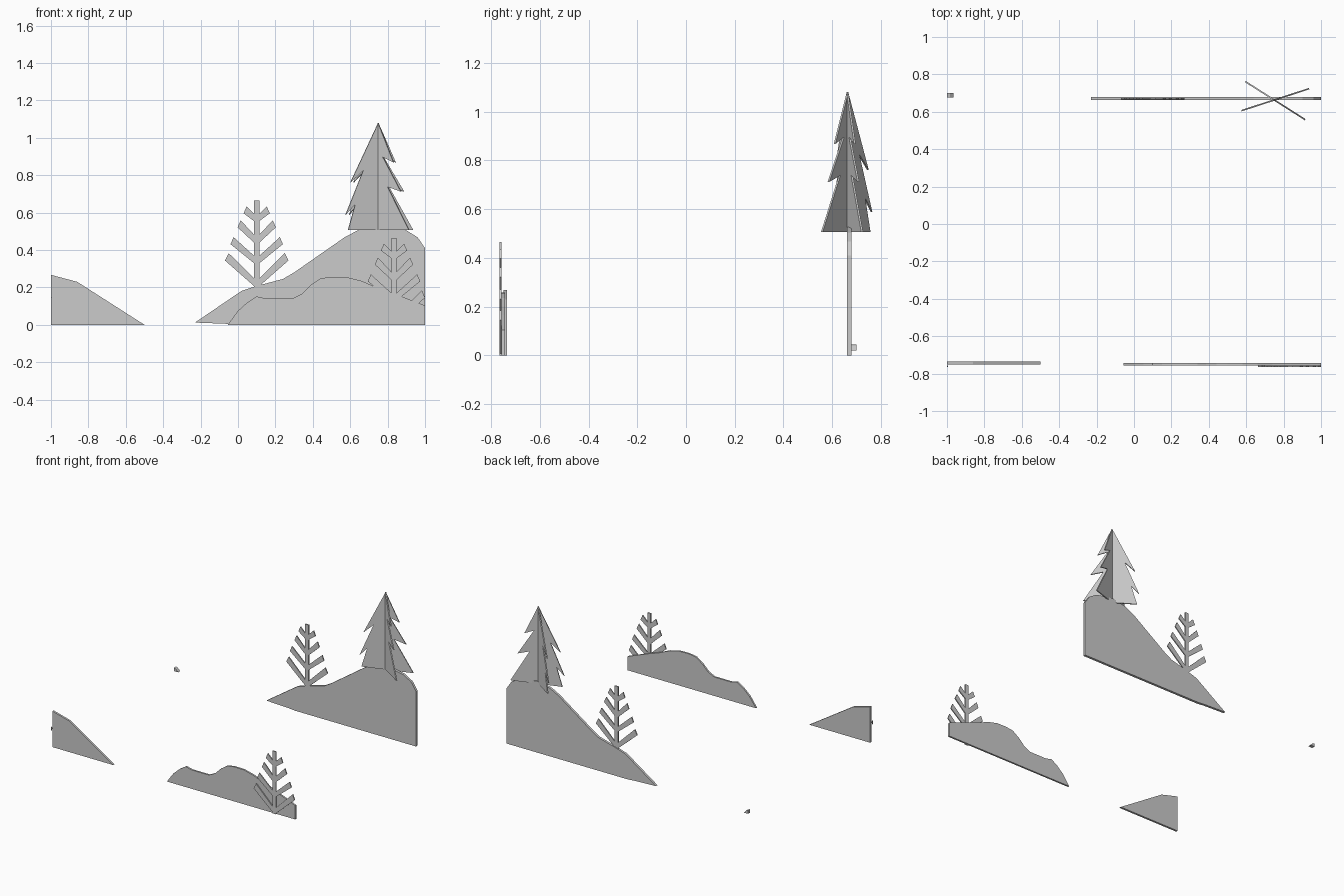
import bpy, bmesh, math
from mathutils import Matrix


def panel(name, outline, y0, y1):
    """Flat cut-out: an x/z outline extruded from y0 to y1."""
    bm = bmesh.new()
    face = bm.faces.new([bm.verts.new((x, y0, z)) for x, z in outline])
    ext = bmesh.ops.extrude_face_region(bm, geom=[face])
    moved = [v for v in ext["geom"] if isinstance(v, bmesh.types.BMVert)]
    bmesh.ops.translate(bm, verts=moved, vec=(0, y1 - y0, 0))
    bmesh.ops.recalc_face_normals(bm, faces=bm.faces)
    mesh = bpy.data.meshes.new(name)
    bm.to_mesh(mesh)
    bm.free()
    obj = bpy.data.objects.new(name, mesh)
    bpy.context.collection.objects.link(obj)
    return obj


def branch_tree(name, cx, base, y0, y1):
    """Bare tree: trunk with four mirrored pairs of rising branches."""
    w = 0.014
    # lower join z, lower tip, upper tip, upper join z
    branches = [(0.008, (0.17, 0.145), (0.15, 0.184), 0.05),
                (0.13, (0.14, 0.232), (0.124, 0.27), 0.17),
                (0.24, (0.102, 0.322), (0.086, 0.36), 0.283),
                (0.355, (0.07, 0.397), (0.054, 0.434), 0.395)]
    side = [(w, 0)]
    for low, tip_a, tip_b, high in branches:
        side += [(w, low), tip_a, tip_b, (w, high)]
    side.append((w, 0.465))
    outline = side + [(-x, z) for x, z in reversed(side)]
    return panel(name, [(min(cx + x, 1.0), base + z) for x, z in outline], y0, y1)


# Hills
panel("front_left_hill", [(-1, 0), (-0.5, 0), (-0.86, 0.23), (-1, 0.267)], -0.75, -0.735)
panel("front_right_hill",
      [(-0.055, 0), (1, 0), (1, 0.103), (0.84, 0.165), (0.74, 0.20), (0.66, 0.235),
       (0.58, 0.255), (0.5, 0.257), (0.44, 0.248), (0.385, 0.21), (0.34, 0.165),
       (0.29, 0.14), (0.15, 0.14), (0.1, 0.152), (0.05, 0.12), (0, 0.075)], -0.757, -0.744)
panel("back_hill",
      [(-0.23, 0.012), (-0.05, 0.005), (0, 0), (1, 0), (1, 0.41), (0.96, 0.468),
       (0.9, 0.505), (0.82, 0.52), (0.75, 0.53), (0.64, 0.505), (0.57, 0.468),
       (0.3, 0.28), (0.24, 0.245), (0.1, 0.208), (0.02, 0.182)], 0.662, 0.68)

# Bare trees
branch_tree("front_bare_tree", 0.834, 0.0, -0.765, -0.757)
branch_tree("back_bare_tree", 0.10, 0.199, 0.666, 0.674)

# Clipped ends at the left border
panel("branch_tip", [(-1, 0.128), (-0.995, 0.145), (-1, 0.155)], -0.765, -0.757)
panel("hill_tip", [(-1, 0.02), (-0.965, 0.02), (-0.985, 0.04), (-1, 0.045)], 0.676, 0.70)

# Conifer: two crossed cut-outs with ragged edges
conifer = [(0, 1.08), (-0.157, 0.76), (-0.085, 0.825), (-0.184, 0.588), (-0.13, 0.645),
           (-0.17, 0.506), (0.196, 0.506), (0.06, 0.738), (0.145, 0.712),
           (0.03, 0.897), (0.098, 0.868)]
for i, angle in enumerate((-32.5, 18)):
    part = panel(f"conifer_plane_{i + 1}", conifer, -0.004, 0.004)
    part.data.transform(Matrix.Translation((0.75, 0.663, 0))
                        @ Matrix.Rotation(math.radians(angle), 4, "Z"))
